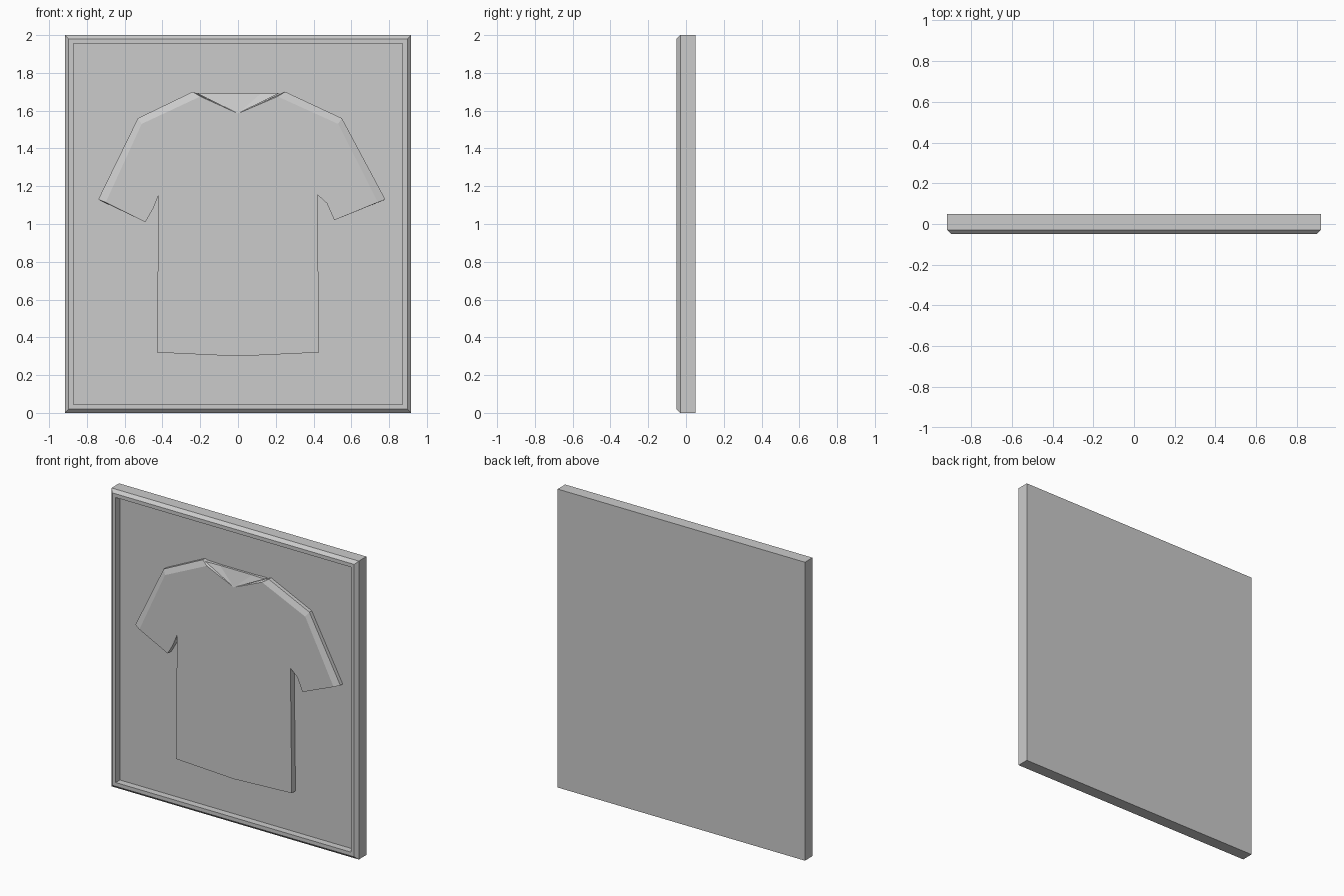
import bpy
import bmesh

cube = bpy.data.objects.get("Cube")
if cube:
    bpy.data.objects.remove(cube, do_unlink=True)

grey = bpy.data.materials.new("plain_grey")
grey.use_nodes = True
grey.diffuse_color = (0.6, 0.6, 0.6, 1)
grey.node_tree.nodes["Principled BSDF"].inputs["Base Color"].default_value = grey.diffuse_color

WIDTH, HEIGHT = 0.917, 2.0
FLOOR, RIM, FRONT = -0.005, -0.03, -0.045


def finish(bm, name):
    bmesh.ops.recalc_face_normals(bm, faces=bm.faces)
    mesh = bpy.data.meshes.new(name)
    bm.to_mesh(mesh)
    bm.free()
    mesh.materials.append(grey)
    obj = bpy.data.objects.new(name, mesh)
    bpy.context.collection.objects.link(obj)
    return obj


def bridge(bm, ring_a, ring_b):
    """Join two loops of equal length, skipping shared vertices."""
    n = len(ring_a)
    for i in range(n):
        j = (i + 1) % n
        corners = [ring_a[i], ring_a[j], ring_b[j], ring_b[i]]
        corners = list(dict.fromkeys(corners))
        if len(corners) > 2:
            bm.faces.new(corners)


# Tray frame: rectangles stepping from the back, round the lip, to the floor
bm = bmesh.new()
rings = []
for inset, y in [(0, 0.05), (0, RIM), (0.02, -0.05), (0.045, -0.05), (0.045, FLOOR)]:
    x, low, high = WIDTH - inset, inset, HEIGHT - inset
    rings.append([bm.verts.new((px, y, pz)) for px, pz in
                  ((-x, low), (x, low), (x, high), (-x, high))])
for a, b in zip(rings, rings[1:]):
    bridge(bm, a, b)
bm.faces.new(rings[0])
bm.faces.new(rings[-1])
finish(bm, "tray_frame")

# Shirt outline: x, z, and the inward shift of the sloped shoulder edge
outline = [
    (0, 0.30, 0, 0), (0.43, 0.32, 0, 0), (0.42, 1.155, 0, 0), (0.47, 1.11, 0, 0),
    (0.51, 1.02, 0, 0), (0.78, 1.13, -0.04, -0.015), (0.55, 1.56, -0.02, -0.03),
    (0.25, 1.70, -0.04, -0.025), (0, 1.585, 0, 0), (-0.24, 1.70, 0.04, -0.025),
    (-0.53, 1.56, 0.02, -0.03), (-0.74, 1.13, 0.04, -0.015), (-0.49, 1.01, 0, 0),
    (-0.45, 1.08, 0, 0), (-0.42, 1.155, 0, 0), (-0.43, 0.32, 0, 0),
]
bm = bmesh.new()
base, rim, front = [], [], []
for x, z, dx, dz in outline:
    sloped = dx != 0
    base.append(bm.verts.new((x, FLOOR + 0.003, z)))
    rim.append(bm.verts.new((x, RIM if sloped else FRONT, z)))
    front.append(bm.verts.new((x + dx, FRONT, z + dz)) if sloped else rim[-1])
bridge(bm, base, rim)
bridge(bm, rim, front)
bm.faces.new(front)
bm.faces.new(base)
finish(bm, "shirt")

# Neck opening: a slope falling back from the point of the collar
bm = bmesh.new()
point = bm.verts.new((0, FRONT, 1.585))
top = [bm.verts.new(p) for p in
       ((-0.22, RIM, 1.693), (-0.12, -0.02, 1.69), (0.12, -0.02, 1.69), (0.22, RIM, 1.693))]
low = [bm.verts.new((v.co.x, FLOOR + 0.003, v.co.z)) for v in top]
for i in range(3):
    bm.faces.new((point, top[i], top[i + 1]))
    bm.faces.new((top[i], low[i], low[i + 1], top[i + 1]))
finish(bm, "neck_opening")
